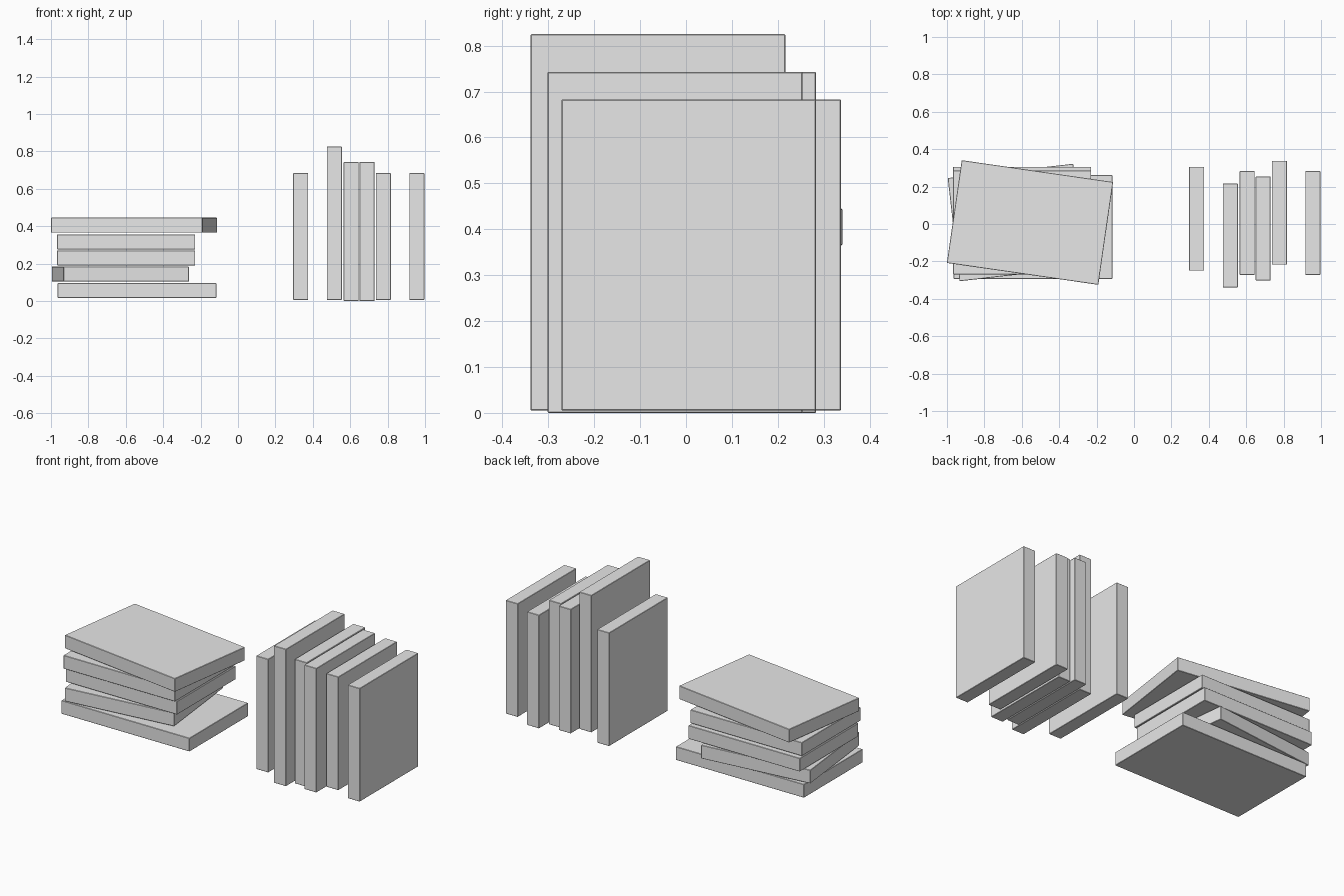
import bpy
from math import radians

cube = bpy.data.objects.get("Cube")
if cube:
    bpy.data.objects.remove(cube, do_unlink=True)

grey = bpy.data.materials.new("plain_grey")
grey.use_nodes = True
colour = (0.8, 0.8, 0.8, 1)
grey.diffuse_color = colour
grey.node_tree.nodes["Principled BSDF"].inputs["Base Color"].default_value = colour

THICK, DEPTH = 0.08, 0.555


def book(name, centre, size, turn=0):
    """A closed book: a slab with finely softened edges."""
    bpy.ops.mesh.primitive_cube_add(size=1, location=centre)
    ob = bpy.context.object
    ob.name = name
    ob.scale = size
    bpy.ops.object.transform_apply(location=False, rotation=False, scale=True)
    ob.rotation_euler.z = radians(turn)
    ob.data.materials.append(grey)
    soft = ob.modifiers.new("soft_edges", "BEVEL")
    soft.width = 0.002
    soft.segments = 1


# Upright books: x centre, y centre, base height, top height
upright = [
    (0.335, 0.028, 0.005, 0.683),
    (0.515, -0.061, 0.005, 0.825),
    (0.605, 0.006, 0, 0.743),
    (0.69, -0.024, 0, 0.743),
    (0.777, 0.06, 0.005, 0.683),
    (0.956, 0.006, 0.005, 0.683),
]
for i, (x, y, base, top) in enumerate(upright, 1):
    book(f"upright_book_{i}", (x, y, (base + top) / 2), (THICK, DEPTH, top - base))

# Stacked books from the bottom up: x centre, y centre, z centre, length, turn
stacked = [
    (-0.54, -0.016, 0.056, 0.848, 0),
    (-0.629, 0.008, 0.144, 0.675, 6.5),
    (-0.598, 0.028, 0.23, 0.738, 0),
    (-0.598, 0.008, 0.316, 0.738, 0),
    (-0.556, 0.008, 0.405, 0.818, -8.2),
]
for i, (x, y, z, length, turn) in enumerate(stacked, 1):
    book(f"stacked_book_{i}", (x, y, z), (length, DEPTH, THICK), turn)
